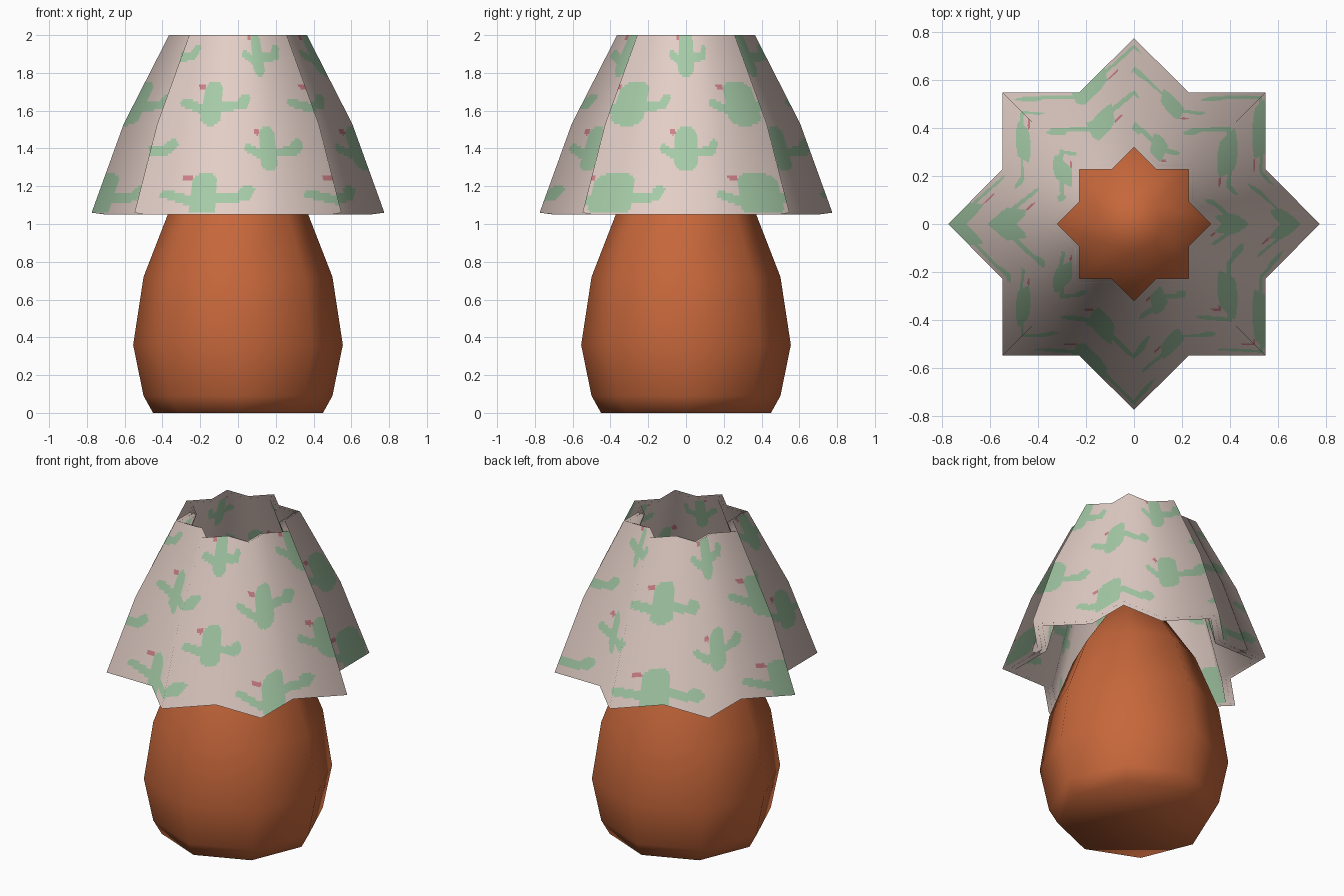
import bpy
import math

if "Cube" in bpy.data.objects:
    bpy.data.objects.remove(bpy.data.objects["Cube"])


def material(name, rgb):
    m = bpy.data.materials.new(name)
    m.diffuse_color = (*rgb, 1.0)
    m.use_nodes = True
    m.node_tree.nodes["Principled BSDF"].inputs["Base Color"].default_value = m.diffuse_color
    return m


def make_object(name, verts, faces, mats):
    mesh = bpy.data.meshes.new(name)
    mesh.from_pydata(verts, [], faces)
    for m in mats:
        mesh.materials.append(m)
    mesh.shade_smooth()
    obj = bpy.data.objects.new(name, mesh)
    bpy.context.collection.objects.link(obj)
    return obj


terracotta = material("terracotta", (0.565, 0.135, 0.043))
fabric = material("pale_fabric", (0.77, 0.62, 0.57))
green = material("cactus_green", (0.38, 0.60, 0.39))
pink = material("flower_pink", (0.63, 0.22, 0.25))

# Lamp base: eight-sided smooth-shaded vase
SIDES = 8
profile = [(0.45, 0), (0.50, 0.09), (0.555, 0.36), (0.50, 0.72), (0.36, 1.08), (0.12, 1.44)]
verts = [(r * math.cos(math.tau * i / SIDES), r * math.sin(math.tau * i / SIDES), z)
         for r, z in profile for i in range(SIDES)]
faces = [(k * SIDES + i, k * SIDES + (i + 1) % SIDES,
          (k + 1) * SIDES + (i + 1) % SIDES, (k + 1) * SIDES + i)
         for k in range(len(profile) - 1) for i in range(SIDES)]
last = (len(profile) - 1) * SIDES
faces += [tuple(reversed(range(SIDES))), tuple(range(last, last + SIDES))]
make_object("lamp_base", verts, faces, [terracotta])

# Cactus print: capsules (x1, y1, x2, y2, radius) around each motif centre
CACTUS = [(0, -0.07, 0, 0.068, 0.05), (0, -0.025, 0.13, -0.012, 0.023),
          (0.13, -0.012, 0.145, 0.025, 0.023), (0, -0.06, -0.11, 0.0, 0.022)]
FLOWER = (-0.062, 0.085, -0.066, 0.09, 0.014)
# Rows: height, angular offset, width factor; five motifs per row
ROWS = [(1.155, 36, 1.35), (1.40, 0, 1.0), (1.64, 36, 1.35), (1.90, 0, 1.0)]


def inside(x, y, cap):
    x1, y1, x2, y2, r = cap
    dx, dy = x2 - x1, y2 - y1
    t = max(0, min(1, ((x - x1) * dx + (y - y1) * dy) / (dx * dx + dy * dy)))
    return math.hypot(x - x1 - t * dx, y - y1 - t * dy) < r


def print_index(x, y, z):
    angle = math.degrees(math.atan2(y, x))
    for height, offset, width in ROWS:
        dz = z - height
        if abs(dz) > 0.14:
            continue
        du = math.radians((angle - offset + 36) % 72 - 36) * 0.5 / width
        if inside(du, dz, FLOWER):
            return 2
        if any(inside(du, dz, c) for c in CACTUS):
            return 1
    return 0


# Lampshade: eight-pointed star section, two shells joined at the rims
PANEL, BAND = 28, 36
star = []
for k in range(16):
    ends = [((0.767 if n % 2 else 1.0), math.tau * n / 16) for n in (k, k + 1)]
    (ax, ay), (bx, by) = [(r * math.cos(a), r * math.sin(a)) for r, a in ends]
    star += [(ax + (bx - ax) * s / PANEL, ay + (by - ay) * s / PANEL) for s in range(PANEL)]
N = len(star)

shells = [[(0.70, 1.05), (0.545, 1.51), (0.32, 1.985)],
          [(0.775, 1.06), (0.605, 1.53), (0.365, 2.0)]]
verts, normals, faces = [], [], []
starts = []
for shell, levels in enumerate(shells):
    base = len(verts)
    starts.append(base)
    rings = []
    for (r0, z0), (r1, z1) in zip(levels, levels[1:]):
        rings += [(r0 + (r1 - r0) * s / BAND, z0 + (z1 - z0) * s / BAND) for s in range(BAND)]
    rings.append(levels[-1])
    sign = -1 if shell else 1   # the outer shell faces inward
    for r, z in rings:
        for x, y in star:
            d = math.hypot(x, y)
            verts.append((r * x, r * y, z))
            n = (x / d, y / d, 0.40)
            normals.append(tuple(sign * c / math.hypot(*n) for c in n))
    for j in range(len(rings) - 1):
        for i in range(N):
            a, b = base + j * N + i, base + j * N + (i + 1) % N
            quad = (a, b, b + N, a + N)
            faces.append(quad[::-1] if shell else quad)
printed = len(faces)

# Rims between the two shells
top = 2 * BAND * N
for i in range(N):
    k = (i + 1) % N
    p, q = starts
    faces.append((p + i, q + i, q + k, p + k))
    faces.append((p + top + k, q + top + k, q + top + i, p + top + i))

shade = make_object("lampshade", verts, faces, [fabric, green, pink])
for poly in shade.data.polygons:
    if poly.index < printed:
        poly.material_index = print_index(*poly.center)
shade.data.normals_split_custom_set_from_vertices(normals)
